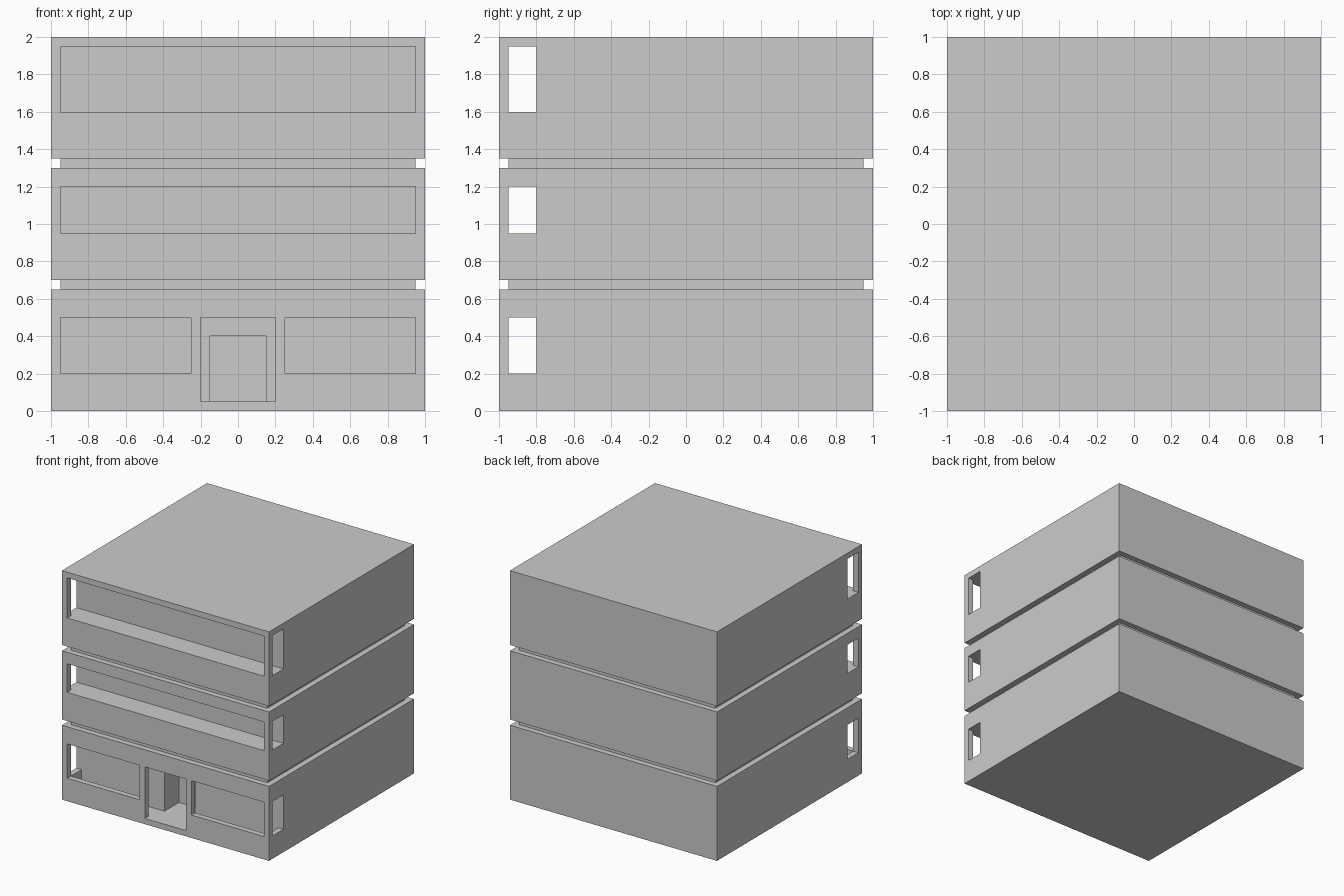
import bpy, bmesh

if "Cube" in bpy.data.objects:
    bpy.data.objects.remove(bpy.data.objects["Cube"])


# Main block: stacked square rings, stepping in at the two shadow grooves
def stacked_block(name, rings):
    bm = bmesh.new()
    loops = [[bm.verts.new((sx * h, sy * h, z))
              for sx, sy in ((-1, -1), (1, -1), (1, 1), (-1, 1))]
             for h, z in rings]
    for a, b in zip(loops, loops[1:]):
        for i in range(4):
            j = (i + 1) % 4
            bm.faces.new((a[i], a[j], b[j], b[i]))
    bm.faces.new(loops[0][::-1])
    bm.faces.new(loops[-1])
    mesh = bpy.data.meshes.new(name)
    bm.to_mesh(mesh)
    bm.free()
    obj = bpy.data.objects.new(name, mesh)
    bpy.context.collection.objects.link(obj)
    return obj


# Subtract an axis-aligned box from the building, then discard the box
def carve(obj, x, y, z):
    lo, hi = zip(x, y, z)
    bpy.ops.mesh.primitive_cube_add(
        size=1, location=[(a + b) / 2 for a, b in zip(lo, hi)])
    cutter = bpy.context.object
    cutter.name = "opening_cutter"
    cutter.hide_render = True
    cutter.scale = [b - a for a, b in zip(lo, hi)]
    mod = obj.modifiers.new("opening", 'BOOLEAN')
    mod.operation = 'DIFFERENCE'
    mod.solver = 'EXACT'
    mod.object = cutter
    bpy.context.view_layer.objects.active = obj
    bpy.ops.object.modifier_apply(modifier=mod.name)
    bpy.data.objects.remove(cutter)


OUT, IN = 1.0, 0.95
building = stacked_block("building", [
    (OUT, 0), (OUT, 0.65), (IN, 0.65), (IN, 0.70), (OUT, 0.70), (OUT, 1.30),
    (IN, 1.30), (IN, 1.35), (OUT, 1.35), (OUT, 2.0)])

BACK = -0.8  # rear wall of every gallery

# Upper floors: open galleries along the front
for z in ((0.95, 1.20), (1.60, 1.95)):
    carve(building, (-IN, IN), (-1.1, BACK), z)

# Ground floor: lobby behind a thin front wall, with a door alcove
carve(building, (-IN, IN), (-IN, BACK), (0.05, 0.50))
carve(building, (-0.15, 0.15), (-0.9, -0.6), (0.05, 0.40))

# Ground floor: doorway and two windows in the front wall
carve(building, (-0.2, 0.2), (-1.1, -0.9), (0.05, 0.50))
for x in ((-IN, -0.25), (0.25, IN)):
    carve(building, x, (-1.1, -0.9), (0.20, 0.50))

# Side windows at the gallery ends, on every floor
for z in ((0.20, 0.50), (0.95, 1.20), (1.60, 1.95)):
    carve(building, (-1.1, 1.1), (-IN, BACK), z)
